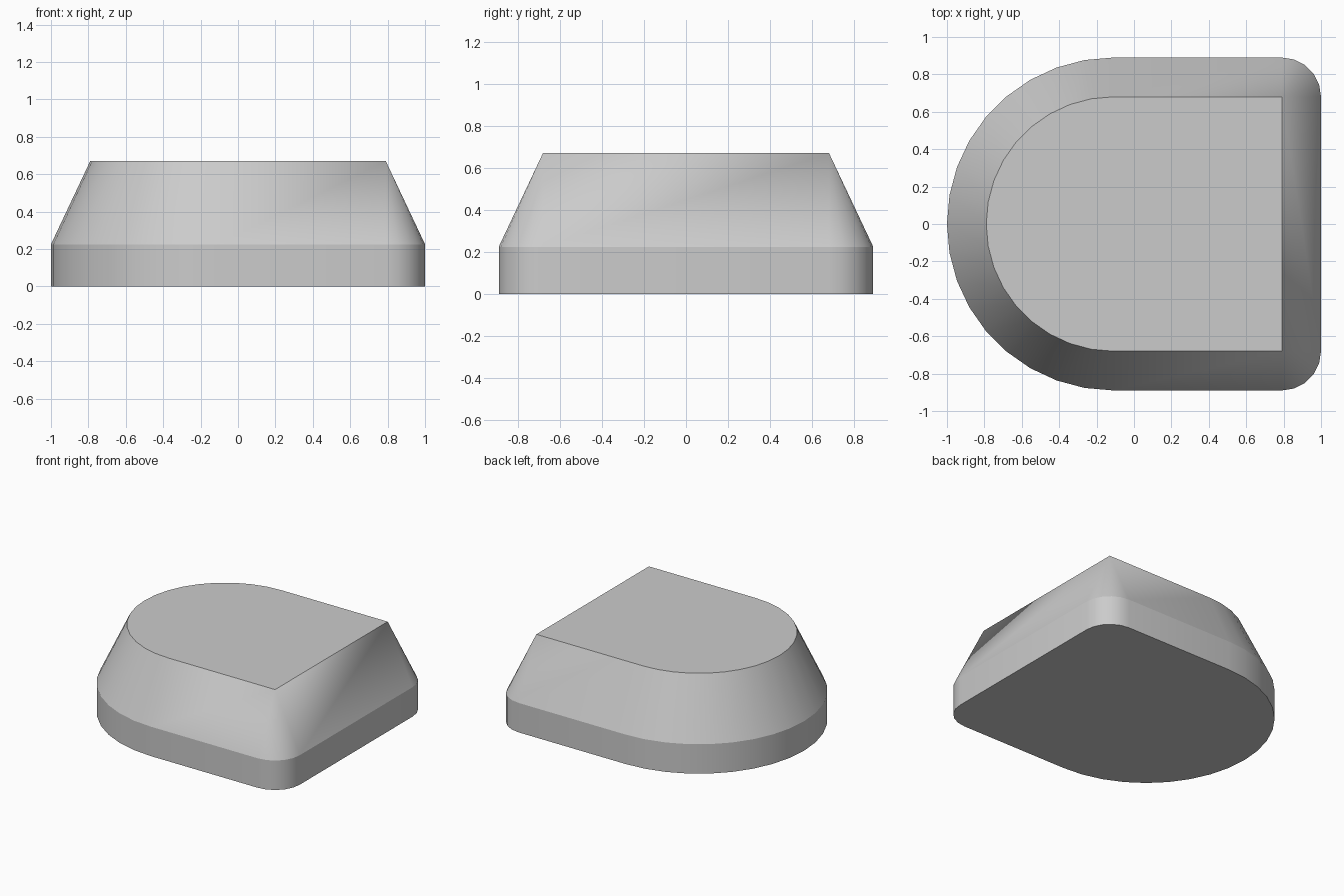
import bpy, bmesh, math
from mathutils import Vector

cube = bpy.data.objects.get("Cube")
if cube:
    bpy.data.objects.remove(cube, do_unlink=True)

RADIUS, ARC_X, CORNER_X = 0.68, -0.11, 0.79   # top outline
FLARE = 0.21                                  # outward growth of the base
Z_WALL, Z_TOP = 0.225, 0.67


def arc(cx, cy, radius, start, end, steps):
    """Top points along an arc, each paired with its outward direction."""
    pts = []
    for i in range(steps + 1):
        a = math.radians(start + (end - start) * i / steps)
        d = Vector((math.cos(a), math.sin(a), 0))
        pts.append((Vector((cx, cy, 0)) + d * radius, d))
    return pts


# D-shaped outline: rounded left end, two square corners that flare round
outline = (arc(ARC_X, 0, RADIUS, 90, 270, 18)
           + arc(CORNER_X, -RADIUS, 0, -90, 0, 5)
           + arc(CORNER_X, RADIUS, 0, 0, 90, 5))

# Base, wall and top rings joined into one solid
bm = bmesh.new()
rings = []
for z, grow in ((0, FLARE), (Z_WALL, FLARE), (Z_TOP, 0)):
    rings.append([bm.verts.new(p + d * grow + Vector((0, 0, z))) for p, d in outline])
n = len(outline)
for low, high in zip(rings, rings[1:]):
    for i in range(n):
        j = (i + 1) % n
        bm.faces.new((low[i], low[j], high[j], high[i]))
bm.faces.new(rings[0][::-1])
bm.faces.new(rings[-1])
bmesh.ops.remove_doubles(bm, verts=bm.verts[:], dist=0.0005)
bmesh.ops.recalc_face_normals(bm, faces=bm.faces[:])

mesh = bpy.data.meshes.new("tapered_block")
bm.to_mesh(mesh)
bm.free()
block = bpy.data.objects.new("tapered_block", mesh)
bpy.context.collection.objects.link(block)

# Plain grey
grey = bpy.data.materials.new("light_grey")
grey.use_nodes = True
colour = (0.6, 0.6, 0.6, 1)
grey.diffuse_color = colour
grey.node_tree.nodes["Principled BSDF"].inputs["Base Color"].default_value = colour
mesh.materials.append(grey)

# Smooth curved walls, crisp rims
bpy.ops.object.select_all(action="DESELECT")
block.select_set(True)
bpy.context.view_layer.objects.active = block
bpy.ops.object.shade_smooth_by_angle(angle=math.radians(20))
